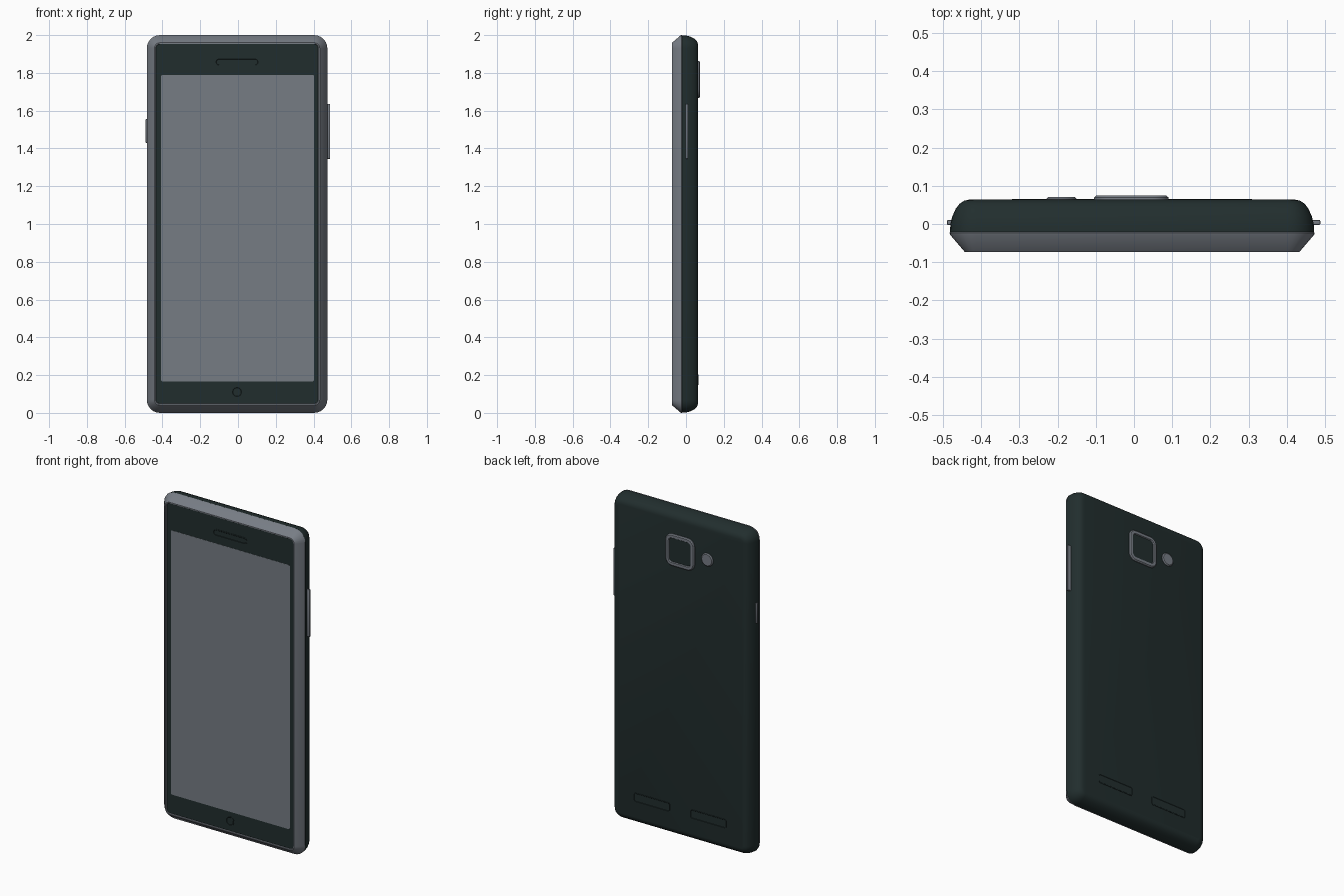
import bpy, bmesh, math

if "Cube" in bpy.data.objects:
    bpy.data.objects.remove(bpy.data.objects["Cube"])

CX = -0.005  # the body sits slightly off centre because of the side buttons


def material(name, color):
    m = bpy.data.materials.new(name)
    m.diffuse_color = (*color, 1)
    m.use_nodes = True
    m.node_tree.nodes["Principled BSDF"].inputs["Base Color"].default_value = m.diffuse_color
    return m


GREY = material("metal grey", (0.185, 0.205, 0.235))
SCREEN = material("screen grey", (0.18, 0.20, 0.23))
DARK = material("dark green black", (0.0155, 0.027, 0.027))


def outline(cx, cz, hx, hz, r, n):
    """Rounded rectangle in the x-z plane."""
    pts = []
    for k, (sx, sz) in enumerate([(1, 1), (-1, 1), (-1, -1), (1, -1)]):
        for i in range(n + 1):
            a = math.pi / 2 * (k + i / n)
            pts.append((cx + sx * (hx - r) + r * math.cos(a),
                        cz + sz * (hz - r) + r * math.sin(a)))
    return pts


def loft(name, cx, cz, hx, hz, r, rings, mat, n=6, end_cap=True):
    """Stack rounded rectangles along y; rings are (inset, y)."""
    bm = bmesh.new()
    loops = []
    for inset, y in rings:
        pts = outline(cx, cz, hx - inset, hz - inset, max(r - inset, 0.006), n)
        loops.append([bm.verts.new((x, y, z)) for x, z in pts])
    for a, b in zip(loops, loops[1:]):
        for i in range(len(a)):
            j = (i + 1) % len(a)
            bm.faces.new((a[i], a[j], b[j], b[i]))
    bm.faces.new(loops[0])
    if end_cap:
        bm.faces.new(loops[-1])
    bmesh.ops.remove_doubles(bm, verts=bm.verts, dist=1e-6)
    bmesh.ops.recalc_face_normals(bm, faces=bm.faces)
    return finish(name, bm, mat)


def finish(name, bm, mat):
    me = bpy.data.meshes.new(name)
    bm.to_mesh(me)
    bm.free()
    ob = bpy.data.objects.new(name, me)
    bpy.context.collection.objects.link(ob)
    me.materials.append(mat)
    bpy.ops.object.select_all(action='DESELECT')
    ob.select_set(True)
    bpy.context.view_layer.objects.active = ob
    bpy.ops.object.shade_smooth_by_angle(angle=math.radians(30))
    return ob


def side_button(name, x0, x1, z0, z1):
    bm = bmesh.new()
    bmesh.ops.create_cube(bm, size=1)
    for v in bm.verts:
        v.co = ((x0 + x1) / 2 + v.co.x * (x1 - x0), 0.004 + v.co.y * 0.013,
                (z0 + z1) / 2 + v.co.z * (z1 - z0))
    bmesh.ops.bevel(bm, geom=bm.edges[:], offset=0.003, segments=2,
                    affect='EDGES', profile=0.5)
    return finish(name, bm, GREY)


# Body: chamfered front frame and rounded back shell
loft("front_frame", CX, 1.0, 0.478, 1.0, 0.07,
     [(0.003, -0.02), (0, -0.023), (0.001, -0.028), (0.040, -0.0735),
      (0.046, -0.0735), (0.050, -0.067)], GREY, end_cap=False)
loft("back_shell", CX, 1.0, 0.478, 1.0, 0.07,
     [(0.001, -0.021), (0.002, 0.0), (0.007, 0.02), (0.016, 0.04),
      (0.026, 0.053), (0.038, 0.061), (0.052, 0.064)], DARK)

# Front glass, display and details
loft("front_glass", CX, 1.0025, 0.431, 0.953, 0.022,
     [(0, -0.055), (0, -0.069), (0.001, -0.070)], DARK)
loft("display", -0.0025, 0.9785, 0.4045, 0.8115, 0.007,
     [(0, -0.068), (0, -0.071)], SCREEN, n=2)
loft("earpiece", CX, 1.857, 0.116, 0.021, 0.02,
     [(0, -0.069), (0, -0.072), (0.005, -0.072), (0.007, -0.0705)], DARK)
loft("home_button", CX, 0.11, 0.028, 0.028, 0.028,
     [(0, -0.069), (0, -0.072), (0.004, -0.072), (0.006, -0.0705)], DARK)

# Rear camera and flash
loft("camera_frame", CX - 0.002, 1.765, 0.098, 0.098, 0.045,
     [(0, 0.06), (0, 0.069), (0.006, 0.0745), (0.022, 0.0745), (0.027, 0.067)],
     GREY, end_cap=False)
loft("camera_lens", CX - 0.002, 1.765, 0.073, 0.073, 0.022,
     [(0, 0.06), (0, 0.069)], DARK)
loft("flash", -0.19, 1.765, 0.04, 0.04, 0.04,
     [(0, 0.06), (0, 0.066), (0.006, 0.071)], GREY)

# Rear speaker slots
for side in (-1, 1):
    loft("speaker_slot", CX + side * 0.192, 0.175, 0.122, 0.028, 0.012,
         [(0, 0.06), (0, 0.066), (0.003, 0.066), (0.005, 0.0645)], DARK)

# Side buttons
side_button("volume_button", 0.455, 0.488, 1.345, 1.635)
side_button("power_button", -0.490, -0.46, 1.43, 1.555)
